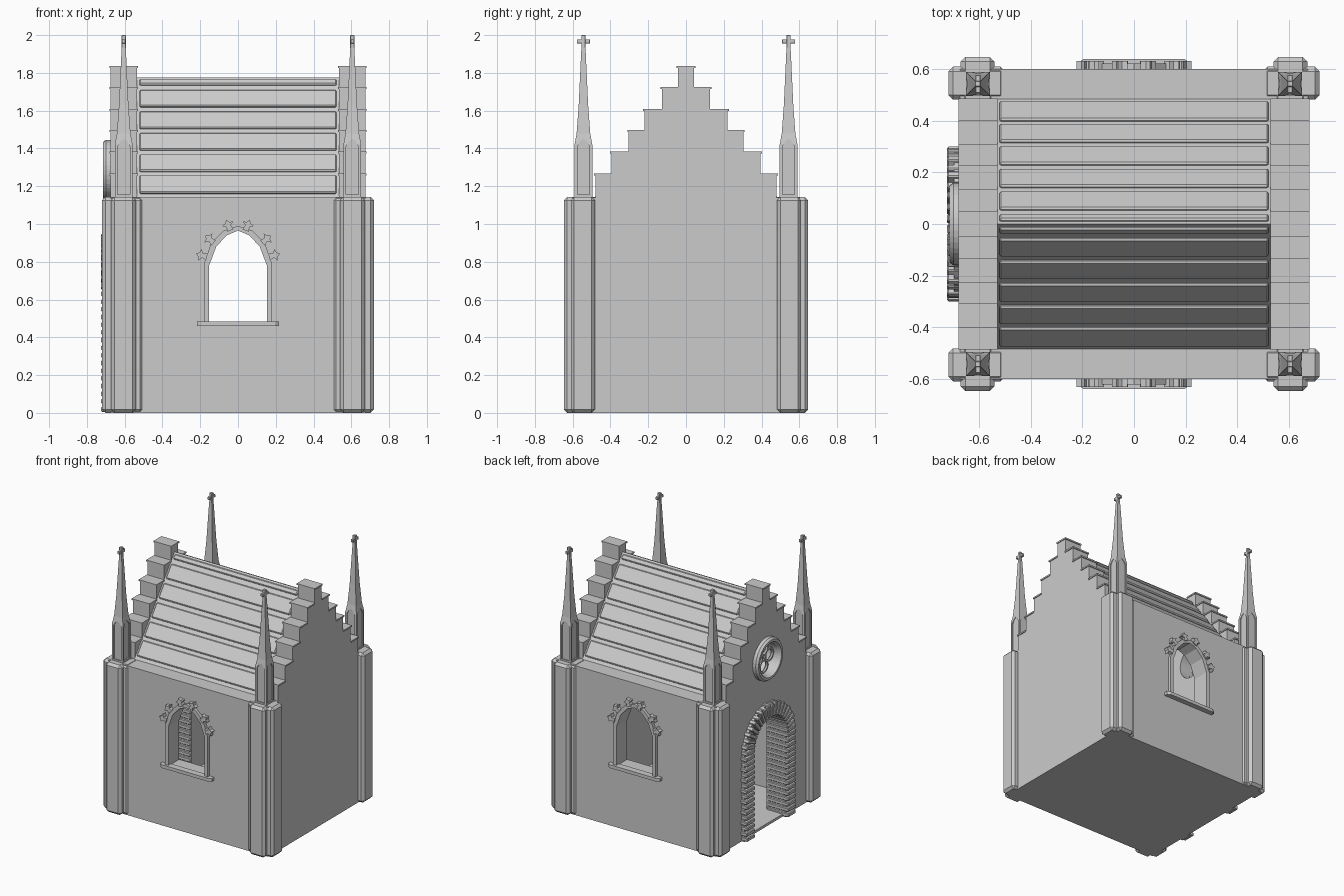
import bpy, bmesh, math
from mathutils import Matrix, Vector

if "Cube" in bpy.data.objects:
    bpy.data.objects.remove(bpy.data.objects["Cube"])


def finish(name, bm, bevel=0.0):
    if bevel:
        bmesh.ops.bevel(bm, geom=bm.edges[:], offset=bevel, segments=1, affect='EDGES')
    bmesh.ops.recalc_face_normals(bm, faces=bm.faces[:])
    me = bpy.data.meshes.new(name)
    bm.to_mesh(me)
    bm.free()
    ob = bpy.data.objects.new(name, me)
    bpy.context.collection.objects.link(ob)
    return ob


def box(name, x, y, z, bevel=0.0):
    bm = bmesh.new()
    bmesh.ops.create_cube(bm, size=1)
    for v in bm.verts:
        v.co = Vector([(r[0] + r[1]) / 2 + c * (r[1] - r[0]) for r, c in zip((x, y, z), v.co)])
    return finish(name, bm, bevel)


def prism(name, pts, axis, a, b):
    """Extrude a (horizontal, z) outline along x or y from a to b."""
    bm = bmesh.new()
    vs = [bm.verts.new((a, p, z) if axis == 'x' else (p, a, z)) for p, z in pts]
    f = bm.faces.new(vs)
    r = bmesh.ops.extrude_face_region(bm, geom=[f])
    d = Vector((b - a, 0, 0)) if axis == 'x' else Vector((0, b - a, 0))
    bmesh.ops.translate(bm, vec=d, verts=[e for e in r['geom'] if isinstance(e, bmesh.types.BMVert)])
    return finish(name, bm)


def cut(ob, cutters, keep=False):
    for c in cutters:
        m = ob.modifiers.new('cut', 'BOOLEAN')
        m.operation, m.solver, m.object = 'DIFFERENCE', 'EXACT', c
        bpy.context.view_layer.objects.active = ob
        bpy.ops.object.modifier_apply(modifier=m.name)
        if not keep:
            bpy.data.objects.remove(c)


def mirror_pts(half):
    """Complete a symmetric outline from its right half (last point on the axis)."""
    return half + [(-p, z) for p, z in reversed(half[:-1])]


def arch(r, spring, n=24, z0=0.0):
    return [(r, z0)] + [(r * math.cos(math.pi * i / n), spring + r * math.sin(math.pi * i / n))
                        for i in range(n + 1)] + [(-r, z0)]


# Hollow body and roof
body = box('body_walls', (-.675, .675), (-.6, .6), (0, 1.14))
roof = prism('roof', [(-.487, 1.138), (.487, 1.138), (0, 1.775)], 'x', -.537, .537)
room = prism('room_cutter', [(-.49, .02), (.49, .02), (.49, 1.06), (0, 1.70), (-.49, 1.06)], 'x', -.535, .535)
cut(body, [room], keep=True)
room.scale.x = 1.02
bpy.context.view_layer.update()
cut(roof, [room])

# Window and door openings
win_in = mirror_pts([(.153, .48), (.153, .78), (.115, .88), (.06, .94), (0, .965)])
win_out = mirror_pts([(.18, .48), (.18, .79), (.142, .9), (.075, .965), (0, .99)])
SPRING = .65
cut(body, [prism('window_cutter', win_in, 'y', -.8, .8),
           prism('door_cutter', arch(.21, SPRING, z0=.02), 'x', -.8, -.5)])

# Stepped gables with coping slabs
tiers = [(.48, 1.265), (.395, 1.382), (.304, 1.494), (.22, 1.607), (.128, 1.722), (.042, 1.833)]
half = [(.48, 1.135)]
for i, (y, z) in enumerate(tiers):
    half += [(y, tiers[i - 1][1])] if i else []
    half += [(y, z)]
outline = half + [(-y, z) for y, z in reversed(half)]
for s in (-1, 1):
    gable = prism('stepped_gable', outline, 'x', s * .535, s * .675)
    if s < 0:
        bm = bmesh.new()
        bmesh.ops.create_cone(bm, segments=32, radius1=.125, radius2=.125, depth=.4, cap_ends=True,
                              matrix=Matrix.Translation((-.605, 0, 1.285)) @ Matrix.Rotation(math.pi / 2, 4, 'Y'))
        rose_cut = finish('rose_cutter', bm)
        cut(gable, [rose_cut], keep=True)
        cut(roof, [rose_cut])
    xs = sorted((s * .53, s * .681))
    for i, (y, z) in enumerate(tiers):
        inner = tiers[i + 1][0] if i < 5 else 0
        for t in (-1, 1):
            box('coping', xs, sorted((t * inner, t * (y + .007))), (z - .008, z + .003))

# Roof slats on both slopes
slope = math.atan2(.637, .487)
for s in (-1, 1):
    for z0, z1 in [(1.16, 1.255), (1.275, 1.365), (1.388, 1.478), (1.502, 1.592), (1.618, 1.706), (1.733, 1.763)]:
        L = (z1 - z0) / math.sin(slope)
        ob = box('roof_slat', (-.522, .522), (-L / 2, L / 2), (-.012, .012), .007)
        zc = (z0 + z1) / 2
        ob.location = (0, s * .487 * (1.775 - zc) / .637, zc)
        ob.rotation_euler.x = -s * slope

# Corner buttresses and pinnacles
spire_profile = [(.047, 1.135), (.047, 1.42), (.036, 1.48), (.025, 1.63), (.012, 1.91), (.01, 1.94)]
niche = [(-.032, 1.155), (.032, 1.155), (.032, 1.41), (.018, 1.437), (0, 1.452), (-.018, 1.437), (-.032, 1.41)]
bm = bmesh.new()
rings = [[bm.verts.new((a * h, b * h, z)) for a, b in ((1, 1), (-1, 1), (-1, -1), (1, -1))] for h, z in spire_profile]
for r0, r1 in zip(rings, rings[1:]):
    for i in range(4):
        bm.faces.new((r0[i], r0[(i + 1) % 4], r1[(i + 1) % 4], r1[i]))
bm.faces.new(rings[0])
bm.faces.new(rings[-1])
spire = finish('pinnacle', bm)
cut(spire, [prism('niche_cutter', niche, ax, s * .039, s * .07) for ax in 'xy' for s in (-1, 1)])
for sx in (-1, 1):
    for sy in (-1, 1):
        box('buttress_long', sorted((sx * .54, sx * .672)), sorted((sy * .45, sy * .647)), (0, 1.143), .018)
        box('buttress_side', sorted((sx * .5, sx * .72)), sorted((sy * .482, sy * .61)), (0, 1.143), .018)
        px, py = sx * .605, sy * .543
        ob = bpy.data.objects.new('pinnacle', spire.data)
        ob.location = (px, py, 0)
        bpy.context.collection.objects.link(ob)
        box('cross_post', (px - .011, px + .011), (py - .011, py + .011), (1.93, 2.0), .002)
        box('cross_arm', (px - .01, px + .01), (py - .035, py + .035), (1.956, 1.978), .002)
bpy.data.objects.remove(spire)

# Window frames, sills and crockets
leaf = [(-.018, -.012), (-.012, .012), (-.032, .026), (-.012, .032), (0, .048),
        (.012, .032), (.032, .026), (.012, .012), (.018, -.012)]
for s in (-1, 1):
    prism('window_frame', win_out + win_in[::-1], 'y', s * .595, s * .622)
    sill = [(-.218, s * .59), (-.218, s * .625), (-.195, s * .64), (.195, s * .64), (.218, s * .625), (.218, s * .59)]
    bm = bmesh.new()
    f = bm.faces.new([bm.verts.new((x, y, .46)) for x, y in sill])
    r = bmesh.ops.extrude_face_region(bm, geom=[f])
    bmesh.ops.translate(bm, vec=(0, 0, .025), verts=[e for e in r['geom'] if isinstance(e, bmesh.types.BMVert)])
    finish('window_sill', bm)
    for m in (-1, 1):
        for x, z, deg in ((.176, .83, 75), (.138, .908, 48), (.045, .977, 22)):
            a = math.radians(deg)
            pts = [(m * (x + u * math.cos(a) + v * math.sin(a)), z - u * math.sin(a) + v * math.cos(a)) for u, v in leaf]
            prism('crocket', pts, 'y', s * .598, s * .632)

# Door surround: backing band with toothed stones
prism('door_band', arch(.29, SPRING) + arch(.206, SPRING)[::-1], 'x', -.535, -.697)
N, M = 16, 20
spots = [(m * .25, (i + .5) * SPRING / N, 0 if m > 0 else math.pi) for m in (-1, 1) for i in range(N)]
for i in range(M):
    a = math.pi * (i + .5) / M
    spots.append((.25 * math.cos(a), SPRING + .25 * math.sin(a), a))
for k, (y, z, a) in enumerate(spots):
    w = .05 if k % 2 else .043
    ob = box('door_stone', (-.724, -.54), (-.05, w), (-.0145, .0145), .005)
    ob.location = (0, y, z)
    ob.rotation_euler.x = a

# Rose window: moulded ring and four-lobed tracery
prof = [(.118, -.6), (.118, -.69), (.13, -.716), (.148, -.716), (.16, -.7), (.16, -.66)]
bm = bmesh.new()
S = 40
rings = [[bm.verts.new((x, r * math.cos(2 * math.pi * i / S), 1.285 + r * math.sin(2 * math.pi * i / S)))
          for r, x in prof] for i in range(S)]
for i in range(S):
    for j in range(len(prof)):
        k = (j + 1) % len(prof)
        n = (i + 1) % S
        bm.faces.new((rings[i][j], rings[i][k], rings[n][k], rings[n][j]))
finish('rose_ring', bm)
for i in range(4):
    a = math.pi / 2 * i
    bpy.ops.mesh.primitive_torus_add(location=(-.65, .066 * math.cos(a), 1.285 + .066 * math.sin(a)),
                                     rotation=(0, math.pi / 2, 0), major_radius=.046, minor_radius=.011,
                                     major_segments=20, minor_segments=6)
    bpy.context.object.name = 'rose_tracery'
